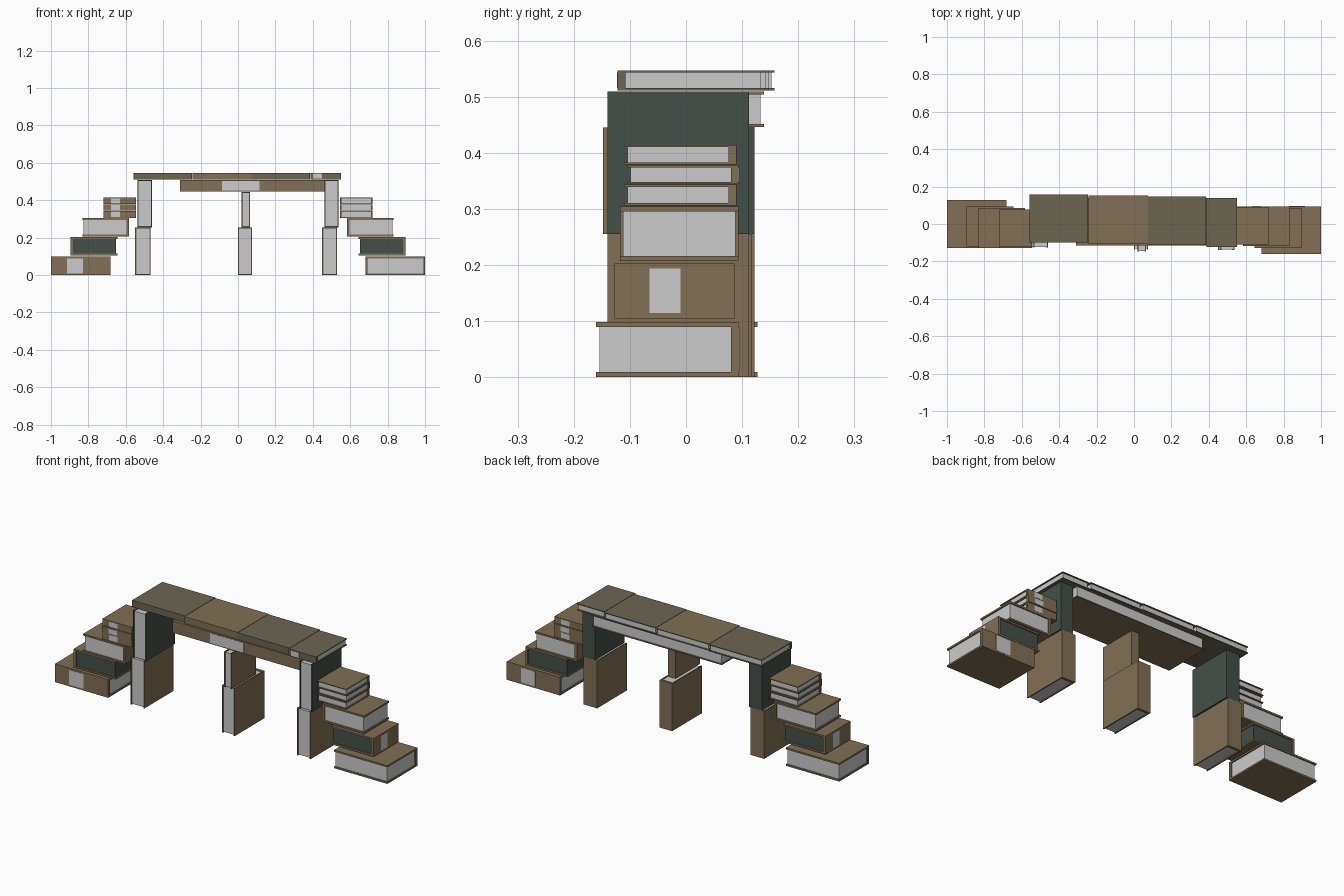
import bpy, bmesh
from mathutils import Vector

if "Cube" in bpy.data.objects:
    bpy.data.objects.remove(bpy.data.objects["Cube"])


def material(name, rgb):
    m = bpy.data.materials.new(name)
    m.diffuse_color = (*rgb, 1)
    m.use_nodes = True
    m.node_tree.nodes["Principled BSDF"].inputs["Base Color"].default_value = m.diffuse_color
    return m


BROWN = material("brown_cover", (0.22, 0.16, 0.09))
OLIVE = material("olive_cover", (0.15, 0.13, 0.085))
GREEN = material("green_cover", (0.06, 0.078, 0.066))
PAPER = material("paper", (0.60, 0.60, 0.58))


def add_box(bm, lo, hi, slot):
    geo = bmesh.ops.create_cube(bm, size=1)
    for v in geo["verts"]:
        v.co = Vector([(lo[i] + hi[i]) / 2 + v.co[i] * (hi[i] - lo[i]) for i in range(3)])
    for f in {f for v in geo["verts"] for f in v.link_faces}:
        f.material_index = slot


def book(name, x, y, z, thick, spine, cover=BROWN, pages=PAPER, label=None,
         board=0.008, back=0.014, inset=0.006):
    """thick: axis across the boards; spine: (axis, sign); label: range along the spine."""
    lo, hi = [x[0], y[0], z[0]], [x[1], y[1], z[1]]
    s, sign = spine
    u = 3 - thick - s
    bm = bmesh.new()
    # two cover boards
    a, b = lo[:], hi[:]
    b[thick] = lo[thick] + board
    add_box(bm, a, b, 0)
    a, b = lo[:], hi[:]
    a[thick] = hi[thick] - board
    add_box(bm, a, b, 0)
    # spine board
    a, b = lo[:], hi[:]
    a[thick] += board
    b[thick] -= board
    pa, pb = a[:], b[:]
    if sign > 0:
        a[s] = hi[s] - back
        pb[s] = a[s]
        pa[s] += inset
    else:
        b[s] = lo[s] + back
        pa[s] = b[s]
        pb[s] -= inset
    add_box(bm, a, b, 0)
    # page block
    pa[u] += inset
    pb[u] -= inset
    add_box(bm, pa, pb, 1)
    # paper band on the spine
    if label:
        a[u], b[u] = label
        if sign > 0:
            a[s], b[s] = hi[s] - 0.002, hi[s] + 0.001
        else:
            a[s], b[s] = lo[s] - 0.001, lo[s] + 0.002
        add_box(bm, a, b, 2)
    me = bpy.data.meshes.new(name)
    bm.to_mesh(me)
    bm.free()
    for m in (cover, pages, PAPER):
        me.materials.append(m)
    ob = bpy.data.objects.new(name, me)
    bpy.context.collection.objects.link(ob)


# stair books: the left flight is the right flight turned half round
stairs = [
    ((0.683, 1.0), (-0.16, 0.094), (0.0, 0.098), (1, 1), PAPER, (0.83, 0.915)),
    ((0.645, 0.895), (-0.127, 0.086), (0.105, 0.203), (0, 1), GREEN, (-0.065, -0.01)),
    ((0.582, 0.832), (-0.118, 0.094), (0.207, 0.304), (0, -1), PAPER, None),
    ((0.545, 0.72), (-0.11, 0.09), (0.306, 0.343), (1, 1), PAPER, (0.63, 0.68)),
    ((0.545, 0.72), (-0.105, 0.094), (0.344, 0.378), (1, 1), PAPER, (0.63, 0.68)),
    ((0.545, 0.72), (-0.11, 0.09), (0.379, 0.414), (1, 1), PAPER, (0.63, 0.68)),
]


def turn(r, axis):
    c = 0.0 if axis == 0 else -0.033
    return (c - r[1], c - r[0])


for i, (x, y, z, sp, pages, label) in enumerate(stairs, 1):
    board = 0.009 if i < 4 else 0.004
    book(f"right_stair_book_{i}", x, y, z, 2, sp, BROWN, pages, label, board)
    book(f"left_stair_book_{i}", turn(x, 0), turn(y, 1), z, 2, (sp[0], -sp[1]), BROWN, pages,
         label and turn(label, 1 - sp[0]), board)

# standing pillar books, pages to the front
pillars = [
    ("left_pillar_lower", (-0.55, -0.468), (-0.126, 0.122), (0, 0.255), BROWN),
    ("left_pillar_upper", (-0.537, -0.46), (-0.126, 0.122), (0.255, 0.509), GREEN),
    ("middle_pillar_lower", (0.0, 0.075), (-0.135, 0.118), (0, 0.255), BROWN),
    ("middle_pillar_upper", (0.02, 0.064), (-0.148, 0.06), (0.255, 0.445), BROWN),
    ("right_pillar_lower", (0.45, 0.53), (-0.14, 0.112), (0, 0.255), BROWN),
    ("right_pillar_upper", (0.463, 0.537), (-0.14, 0.112), (0.255, 0.509), GREEN),
]
for name, x, y, z, col in pillars:
    book(name, x, y, z, 0, (1, 1), col, board=0.006, inset=0.004)

# long beam book under the deck
book("beam_book", (-0.31, 0.462), (-0.115, 0.139), (0.446, 0.509), 2, (1, -1),
     label=(-0.085, 0.115), board=0.005)

# deck books laid end to end
deck = [((-0.56, -0.245), (-0.1, 0.158), OLIVE, None),
        ((-0.243, 0.074), (-0.108, 0.153), BROWN, None),
        ((0.076, 0.385), (-0.112, 0.148), OLIVE, None),
        ((0.387, 0.55), (-0.122, 0.14), OLIVE, (0.4, 0.45))]
for i, (x, y, col, label) in enumerate(deck, 1):
    book(f"deck_book_{i}", x, y, (0.511, 0.547), 2, (1, -1), col, label=label, board=0.004)
